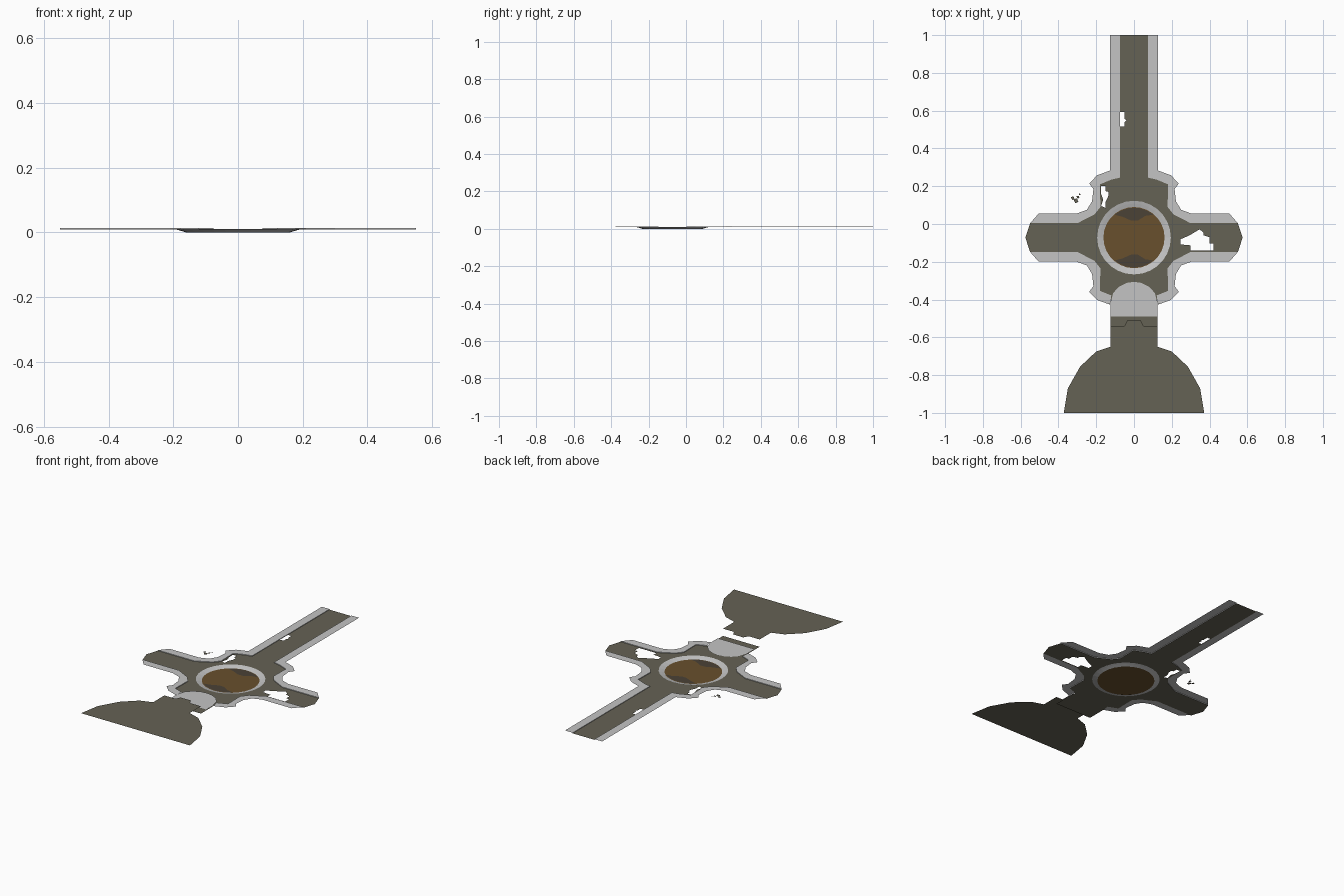
import bpy, bmesh, math

if "Cube" in bpy.data.objects:
    bpy.data.objects.remove(bpy.data.objects["Cube"])

CY = -0.072                      # y of the plan's cross axis and basin centre
Z_ROAD, Z_WALK, Z_FAN = 0.009, 0.013, 0.054


def material(name, rgb):
    m = bpy.data.materials.new(name)
    m.diffuse_color = (*rgb, 1)
    m.use_nodes = True
    m.node_tree.nodes["Principled BSDF"].inputs["Base Color"].default_value = m.diffuse_color
    return m


STONE = material("dark_stone", (0.130, 0.122, 0.089))
PALE = material("pale_paving", (0.552, 0.552, 0.552))
SOIL = material("brown_soil", (0.138, 0.080, 0.026))
SHADE = material("dark_soil", (0.069, 0.054, 0.037))


def finish(bm, name, mat):
    me = bpy.data.meshes.new(name)
    bm.to_mesh(me)
    bm.free()
    ob = bpy.data.objects.new(name, me)
    bpy.context.collection.objects.link(ob)
    me.materials.append(mat)
    return ob


def sheet(name, loops, z, mat, curb=None):
    """Flat sheet: first loop is the outline, the others are holes.
    curb: range of outline edges that drop down to the road."""
    bm = bmesh.new()
    edges = []
    rings = []
    for loop in loops:
        vs = [bm.verts.new((x, y, z)) for x, y in loop]
        rings.append(vs)
        edges += [bm.edges.new((vs[i], vs[(i + 1) % len(vs)])) for i in range(len(vs))]
    bmesh.ops.triangle_fill(bm, use_beauty=True, use_dissolve=False, edges=edges, normal=(0, 0, 1))
    for f in bm.faces:
        f.normal_update()
        if f.normal.z < 0:
            f.normal_flip()
    if curb:
        o = rings[0]
        for i in curb:
            a, b = o[i], o[(i + 1) % len(o)]
            lo = [bm.verts.new((v.co.x, v.co.y, Z_ROAD)) for v in (b, a)]
            bm.faces.new((a, b, *lo))
    return finish(bm, name, mat)


def circle(r, n=28, cy=CY):
    return [(r * math.cos(2 * math.pi * i / n), cy + r * math.sin(2 * math.pi * i / n)) for i in range(n)]


def flip_x(pts):
    return [(-x, y) for x, y in pts]


def flip_y(pts):
    return [(x, 2 * CY - y) for x, y in pts]


def symmetric(right):
    return right + flip_x(right)[::-1]


# Shared outlines of one quarter: road edge and outer edge of the walkway
inner = [(.075, .245), (.12, .235), (.18, .21), (.178, .09), (.21, .05), (.30, .004), (.55, .004)]
outer = [(.505, .055), (.305, .055), (.25, .075), (.222, .12), (.215, .185),
         (.237, .215), (.195, .258), (.127, .283)]

# Road floor with worn gaps and the basin opening
right = ([(.075, 1)] + inner + [(.575, CY)] + flip_y(inner[2:])[::-1]
         + [(.12, -.378), (.125, -.425), (.125, -.54)])
gap_east = [(.246, -.081), (.294, -.06), (.347, -.028), (.368, -.045), (.368, -.06), (.40, -.07),
            (.40, -.102), (.42, -.102), (.42, -.14), (.30, -.14), (.30, -.113), (.246, -.108)]
gap_west = [(-.176, .20), (-.15, .20), (-.15, .174), (-.136, .17), (-.136, .148), (-.15, .117),
            (-.15, .085), (-.174, .095), (-.163, .13), (-.174, .158)]
gap_north = [(-.074, .592), (-.05, .592), (-.05, .557), (-.04, .55), (-.05, .54), (-.05, .515), (-.074, .515)]
sheet("road_floor", [symmetric(right), circle(.193), gap_east, gap_west, gap_north], Z_ROAD, STONE)

# Raised walkways along the four corners
north = inner + outer + [(.127, 1), (.075, 1)]
south_pts = flip_y(inner[2:] + outer)
south = [(.12, -.378)] + south_pts
for side, f in (("east", lambda p: p), ("west", flip_x)):
    sheet("walkway_north_" + side, [f(north)], Z_WALK, PALE, range(6))
    sheet("walkway_south_" + side, [f(south)], Z_WALK, PALE, range(5))
    # long curb of the north arm
    sheet("curb_north_" + side, [f([(.075, 1), (.075, .245), (.079, .245), (.079, 1)])],
          Z_WALK - .0005, PALE, [0])

# Pale landing with a rounded front, in front of the entrance
landing = [(0, -.306), (.04, -.312), (.08, -.332), (.11, -.365), (.125, -.42), (.125, -.49)]
sheet("landing", [symmetric(landing[1:]) + [landing[0]]], Z_WALK + .001, PALE)

# Entrance apron, standing higher than the rest
apron = [(.035, -.51), (.05, -.54), (.125, -.54), (.125, -.65), (.20, -.675),
         (.285, -.755), (.35, -.87), (.372, -1)]
sheet("entrance_apron", [symmetric(apron)], Z_FAN, STONE)

# Basin rim: flat lip sloping down to the soil
bm = bmesh.new()
rows = [[bm.verts.new((x, y, z)) for x, y in circle(r)]
        for r, z in ((.195, Z_ROAD + .001), (.180, .006), (.162, 0.0005))]
for a, b in zip(rows, rows[1:]):
    for i in range(len(a)):
        j = (i + 1) % len(a)
        bm.faces.new((a[i], a[j], b[j], b[i]))
finish(bm, "basin_rim", PALE)
sheet("basin_soil", [circle(.163)], 0, SOIL)

# Darker soil patches at both ends of the basin
arc = [(.158 * math.cos(math.radians(t)), CY + .158 * math.sin(math.radians(t))) for t in range(50, 131, 10)]
patch = arc + [(-.06, CY + .11), (-.015, CY + .09), (.02, CY + .09), (.06, CY + .115)]
sheet("soil_patch_north", [patch], .001, SHADE)
sheet("soil_patch_south", [flip_y(patch)], .001, SHADE)

# Loose stone fragments beside the north-west corner
for k, (x, y, s) in enumerate([(-.325, .137, .009), (-.308, .123, .013), (-.297, .142, .008), (-.288, .157, .005)]):
    sheet("fragment_%d" % k, [[(x - s, y + s * .6), (x - s * .2, y - s), (x + s, y - s * .4), (x + s * .5, y + s)]],
          Z_ROAD + .001, STONE)
